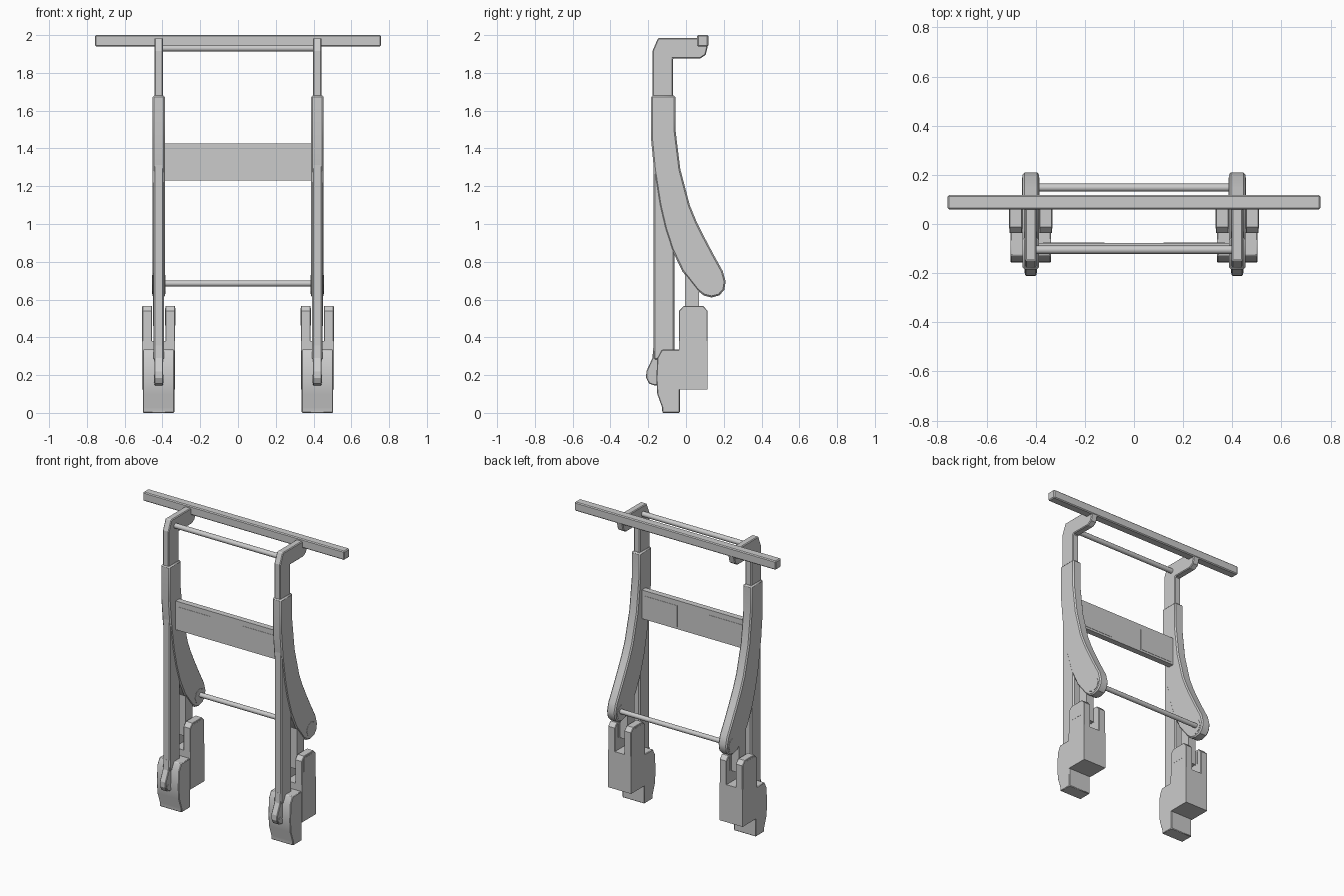
import bpy, bmesh, math
from mathutils import Matrix

if "Cube" in bpy.data.objects:
    bpy.data.objects.remove(bpy.data.objects["Cube"])

LEG_X = 0.42


def finish(bm, name, bevel=0.0, smooth=False):
    bmesh.ops.recalc_face_normals(bm, faces=bm.faces)
    mesh = bpy.data.meshes.new(name)
    bm.to_mesh(mesh)
    bm.free()
    ob = bpy.data.objects.new(name, mesh)
    bpy.context.collection.objects.link(ob)
    if bevel:
        m = ob.modifiers.new("bevel", "BEVEL")
        m.width, m.segments = bevel, 1
        m.limit_method, m.angle_limit = "ANGLE", math.radians(50)
    if smooth:
        bpy.ops.object.select_all(action="DESELECT")
        ob.select_set(True)
        bpy.context.view_layer.objects.active = ob
        bpy.ops.object.shade_smooth_by_angle(angle=math.radians(32))
    return ob


def plate(name, outline, cx, half, bevel=0.0, smooth=False):
    """Side profile (y, z) extruded across x."""
    bm = bmesh.new()
    face = bm.faces.new([bm.verts.new((cx - half, y, z)) for y, z in outline])
    ext = bmesh.ops.extrude_face_region(bm, geom=[face])["geom"]
    verts = [v for v in ext if isinstance(v, bmesh.types.BMVert)]
    bmesh.ops.translate(bm, verts=verts, vec=(2 * half, 0, 0))
    return finish(bm, name, bevel, smooth)


def box(name, x, y, z, bevel=0.0):
    outline = [(y[0], z[0]), (y[1], z[0]), (y[1], z[1]), (y[0], z[1])]
    return plate(name, outline, (x[0] + x[1]) / 2, (x[1] - x[0]) / 2, bevel)


def rod(name, cx, y, z, r, length, sides=12):
    bm = bmesh.new()
    mat = Matrix.Translation((cx, y, z)) @ Matrix.Rotation(math.pi / 2, 4, "Y")
    bmesh.ops.create_cone(bm, cap_ends=True, segments=sides, radius1=r,
                          radius2=r, depth=length, matrix=mat)
    return finish(bm, name, smooth=True)


# Side profiles
ARM = [(-0.178, 1.55), (-0.178, 1.915), (-0.148, 1.985), (0.11, 1.985),
       (0.115, 1.94), (0.104, 1.895), (0.075, 1.876), (-0.07, 1.876), (-0.07, 1.55)]
SLEEVE = [(-0.185, 1.68), (-0.185, 1.45), (-0.17, 1.29), (-0.14, 1.10),
          (-0.112, 0.98), (-0.075, 0.865), (-0.02, 0.75), (0.06, 0.648),
          (0.095, 0.621), (0.135, 0.611), (0.177, 0.622), (0.203, 0.652),
          (0.21, 0.695), (0.195, 0.75), (0.145, 0.84), (0.10, 0.925),
          (0.055, 1.015), (0.02, 1.10), (-0.03, 1.29), (-0.056, 1.5), (-0.056, 1.68)]
TIP = [(-0.172, 0.36), (-0.178, 0.29), (-0.21, 0.22), (-0.211, 0.185),
       (-0.195, 0.155), (-0.165, 0.145), (-0.08, 0.145), (-0.08, 0.36)]
FOOT = [(-0.125, 0), (-0.127, 0.03), (-0.152, 0.10), (-0.157, 0.18),
        (-0.152, 0.29), (-0.128, 0.335), (-0.033, 0.335), (-0.033, 0)]
EAR = [(-0.037, 0.36), (-0.037, 0.54), (-0.012, 0.567), (0.09, 0.567),
       (0.115, 0.54), (0.115, 0.36)]

# Both legs
for side, label in ((-1, "left"), (1, "right")):
    cx = side * LEG_X
    plate("upper_arm_" + label, ARM, cx, 0.023, 0.005)
    plate("curved_sleeve_" + label, SLEEVE, cx, 0.033, 0.008, True)
    box("straight_post_" + label, (cx - 0.028, cx + 0.028), (-0.172, -0.062), (0.28, 1.4), 0.008)
    plate("post_tip_" + label, TIP, cx, 0.023, 0.004)
    rod("tip_pin_" + label, cx, -0.18, 0.18, 0.02, 0.05, 8)
    plate("foot_" + label, FOOT, cx, 0.083, 0.004, True)
    box("rear_block_" + label, (cx - 0.087, cx + 0.087), (-0.037, 0.115), (0.125, 0.38))
    for s in (-1, 1):
        plate("ear_" + label, EAR, cx + s * 0.061, 0.026, 0.003)
        # square pads flush in the ear sides
        px = cx + s * 0.061
        box("ear_pad_" + label, (px - 0.027, px + 0.027), (-0.018, 0.08), (0.462, 0.555))
    box("strut_" + label, (cx - 0.029, cx + 0.029), (-0.005, 0.07), (0.46, 0.88))
    rod("pivot_cap_" + label, cx, 0.14, 0.68, 0.05, 0.07, 8)

# Cross members
box("top_bar", (-0.758, 0.758), (0.059, 0.118), (1.94, 2.0), 0.006)
rod("upper_rod", 0, -0.105, 1.93, 0.017, 0.82)
rod("lower_rod", 0, 0.148, 0.685, 0.016, 0.82)
box("back_panel", (-0.395, 0.395), (-0.118, -0.078), (1.23, 1.425))
for s, label in ((-1, "left"), (1, "right")):
    c = s * 0.245
    box("panel_pad_" + label, (c - 0.125, c + 0.125), (-0.12, -0.076), (1.245, 1.39))
